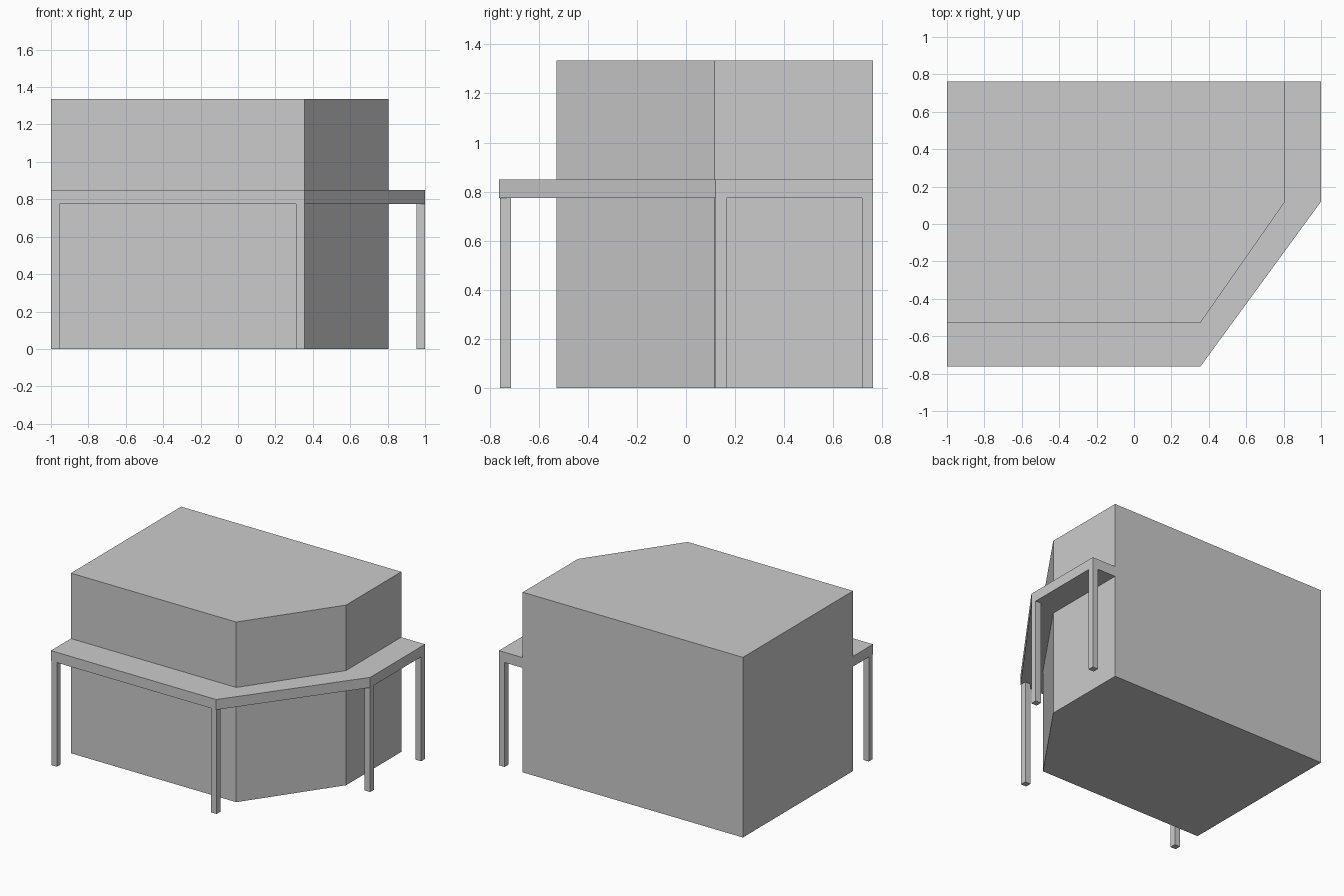
import bpy
import bmesh

if "Cube" in bpy.data.objects:
    bpy.data.objects.remove(bpy.data.objects["Cube"])


def prism(name, outline, z0, z1):
    """Extrude a flat outline from z0 to z1."""
    bm = bmesh.new()
    face = bm.faces.new([bm.verts.new((x, y, z0)) for x, y in outline])
    ext = bmesh.ops.extrude_face_region(bm, geom=[face], use_keep_orig=True)
    top = [v for v in ext["geom"] if isinstance(v, bmesh.types.BMVert)]
    bmesh.ops.translate(bm, verts=top, vec=(0, 0, z1 - z0))
    bmesh.ops.recalc_face_normals(bm, faces=bm.faces)
    mesh = bpy.data.meshes.new(name)
    bm.to_mesh(mesh)
    bm.free()
    obj = bpy.data.objects.new(name, mesh)
    bpy.context.collection.objects.link(obj)
    return obj


# Wall line along the front, the cut corner and the right side
wall = [(-1, -0.528), (0.355, -0.528), (0.805, 0.116), (0.805, 0.762)]
# Outer edge of the canopy
eave = [(-1, -0.762), (0.355, -0.762), (1, 0.12), (1, 0.762)]
canopy_bottom, canopy_top, height = 0.774, 0.85, 1.335

# Main building block
prism("building", wall + [(-1, 0.762)], 0, height)

# Canopy strip wrapping the three street sides
prism("canopy", eave + wall[::-1], canopy_bottom, canopy_top)

# Square posts under the canopy corners
size = 0.045
for i, (x, y) in enumerate([(-1, -0.757), (0.31, -0.757), (0.955, 0.12), (0.955, 0.717)]):
    prism(f"canopy_post_{i + 1}",
          [(x, y), (x + size, y), (x + size, y + size), (x, y + size)],
          0, canopy_bottom)
